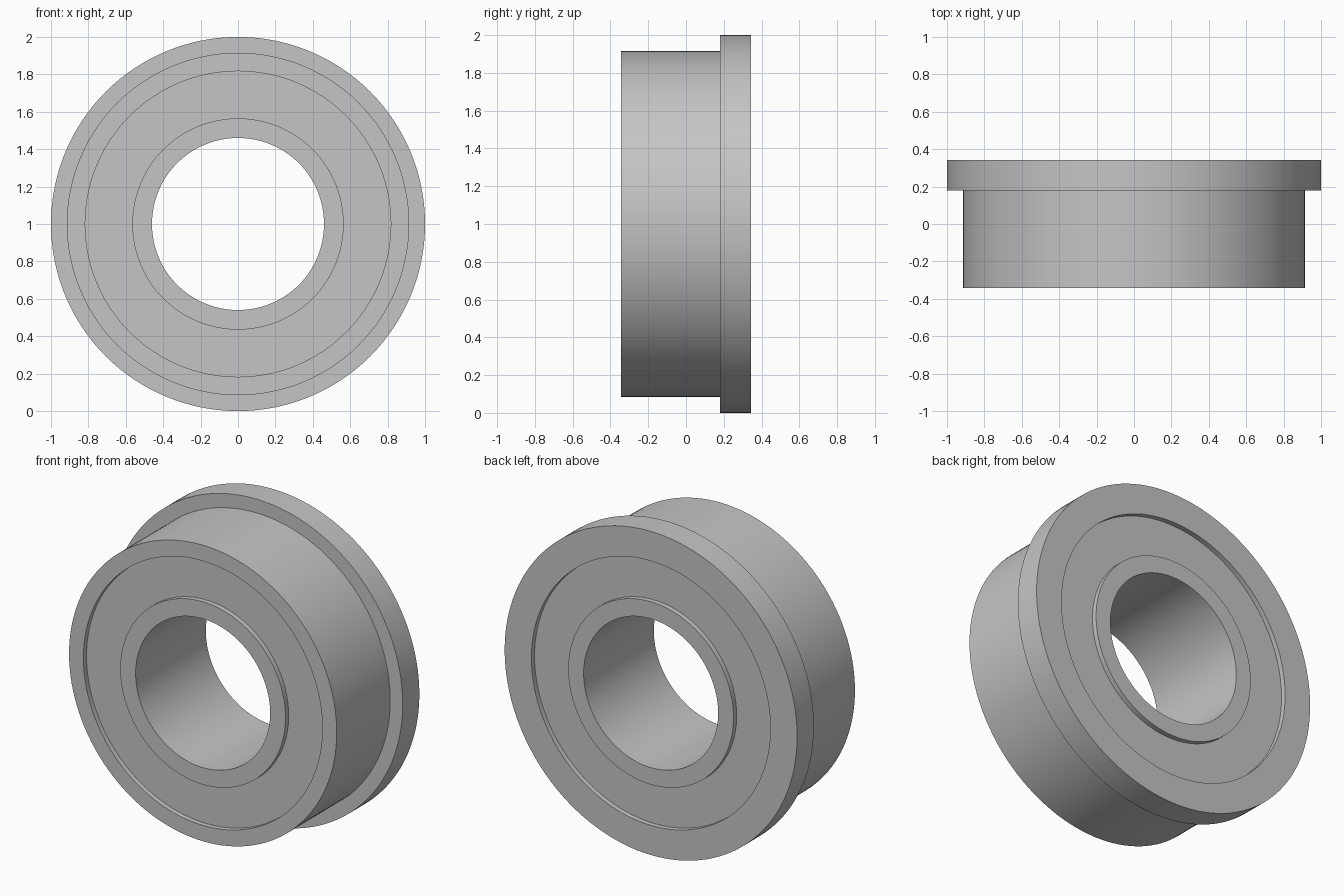
import bpy, bmesh, math

if "Cube" in bpy.data.objects:
    bpy.data.objects.remove(bpy.data.objects["Cube"])

SEGMENTS = 128
HALF, FACE = 0.343, 0.312          # half width, and the recessed shield plane
BORE, INNER, OUTER, BODY, FLANGE = 0.46, 0.565, 0.817, 0.915, 1.0
FLANGE_Y = 0.18

steel = bpy.data.materials.new("steel_grey")
steel.diffuse_color = (0.56, 0.56, 0.56, 1)
steel.use_nodes = True
steel.node_tree.nodes["Principled BSDF"].inputs["Base Color"].default_value = steel.diffuse_color


def lathe(name, profile):
    """Turn a (radius, y) profile around the y axis, centred at z = 1."""
    bm = bmesh.new()
    rings = []
    for i in range(SEGMENTS):
        a = 2 * math.pi * i / SEGMENTS
        rings.append([bm.verts.new((r * math.cos(a), y, 1 + r * math.sin(a)))
                      for r, y in profile])
    for i, ring in enumerate(rings):
        nxt = rings[(i + 1) % SEGMENTS]
        for j in range(len(profile) - 1):
            bm.faces.new((ring[j], ring[j + 1], nxt[j + 1], nxt[j]))
    mesh = bpy.data.meshes.new(name)
    bm.to_mesh(mesh)
    bm.free()
    mesh.materials.append(steel)
    obj = bpy.data.objects.new(name, mesh)
    bpy.context.collection.objects.link(obj)
    bpy.ops.object.select_all(action='DESELECT')
    obj.select_set(True)
    bpy.context.view_layer.objects.active = obj
    bpy.ops.object.shade_smooth_by_angle(angle=math.radians(30))


# Outer race with its flange at the back
lathe("outer_race", [(OUTER, -FACE), (OUTER, -HALF), (BODY, -HALF), (BODY, FLANGE_Y),
                     (FLANGE, FLANGE_Y), (FLANGE, HALF), (OUTER, HALF), (OUTER, FACE)])

# Inner race around the bore
lathe("inner_race", [(INNER, FACE), (INNER, HALF), (BORE, HALF),
                     (BORE, -HALF), (INNER, -HALF), (INNER, -FACE)])

# Recessed shields closing the gap between the races
lathe("front_shield", [(INNER, -FACE), (OUTER, -FACE)])
lathe("back_shield", [(OUTER, FACE), (INNER, FACE)])
